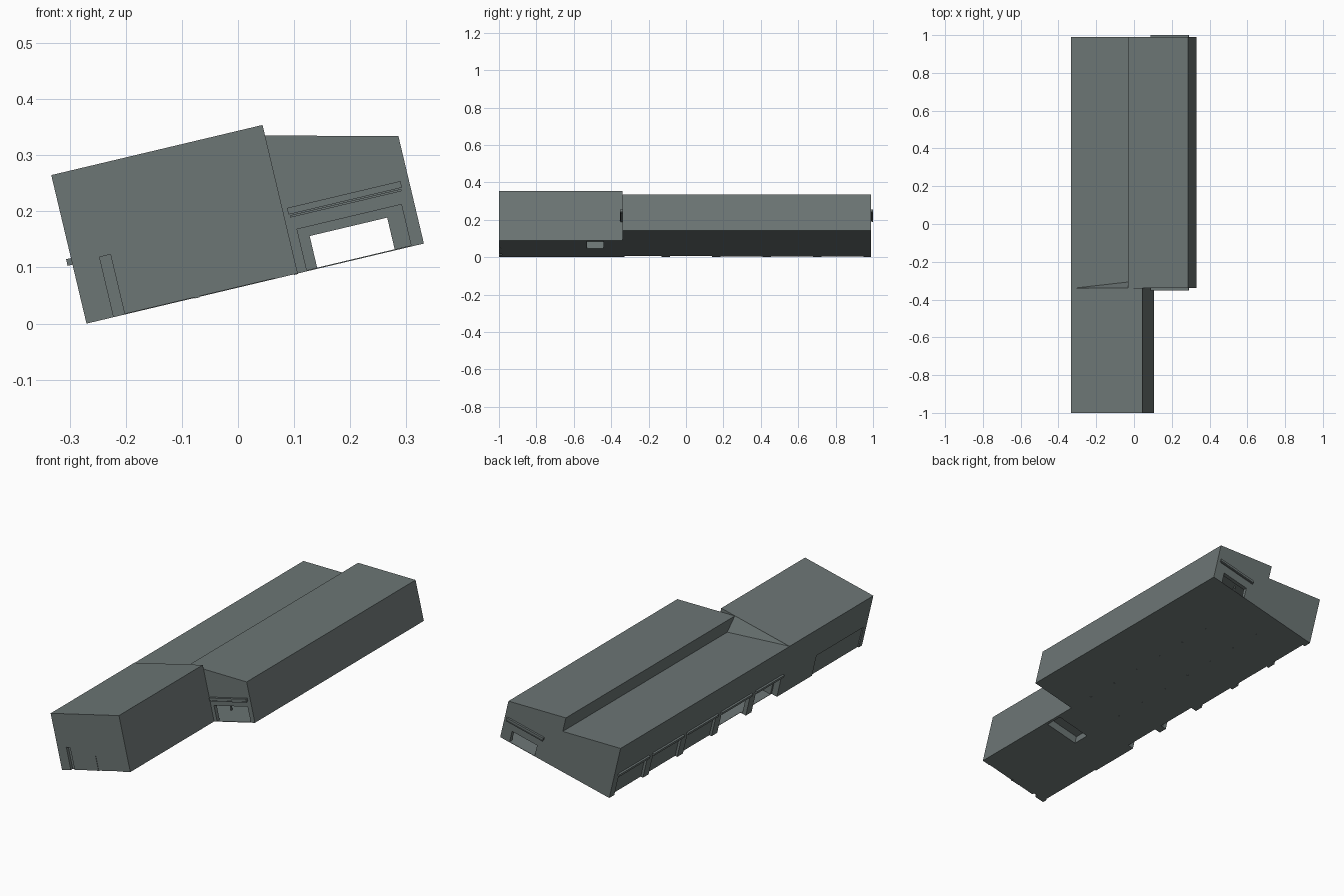
import bpy, bmesh, math
from mathutils import Vector

cube = bpy.data.objects.get("Cube")
if cube:
    bpy.data.objects.remove(cube, do_unlink=True)

TILT = math.radians(13.35)
ORIGIN_X = -0.27

mat = bpy.data.materials.new("slate_grey")
mat.use_nodes = True
colour = (0.15, 0.18, 0.177, 1)
mat.diffuse_color = colour
mat.node_tree.nodes["Principled BSDF"].inputs["Base Color"].default_value = colour


def place(u, y, v):
    """Building coordinates (across, along, up) to the leaning world frame."""
    c, s = math.cos(TILT), math.sin(TILT)
    return Vector((ORIGIN_X + u * c - v * s, y, u * s + v * c))


def finish(bm, name):
    bmesh.ops.recalc_face_normals(bm, faces=bm.faces)
    mesh = bpy.data.meshes.new(name)
    bm.to_mesh(mesh)
    bm.free()
    mesh.materials.append(mat)
    ob = bpy.data.objects.new(name, mesh)
    bpy.context.collection.objects.link(ob)
    return ob


def prism(name, profile, y0, y1):
    bm = bmesh.new()
    face = bm.faces.new([bm.verts.new(place(u, y0, v)) for u, v in profile])
    ext = bmesh.ops.extrude_face_region(bm, geom=[face])
    moved = [g for g in ext["geom"] if isinstance(g, bmesh.types.BMVert)]
    bmesh.ops.translate(bm, verts=moved, vec=(0, y1 - y0, 0))
    return finish(bm, name)


def box(name, u0, u1, y0, y1, v0, v1):
    return prism(name, [(u0, v0), (u1, v0), (u1, v1), (u0, v1)], y0, y1)


def cut(target, *dims):
    """Carve a box out of the target and bake the result."""
    cutter = box("cutter", *dims)
    cutter.hide_render = True
    mod = target.modifiers.new("cut", "BOOLEAN")
    mod.operation = "DIFFERENCE"
    mod.solver = "EXACT"
    mod.object = cutter
    bpy.context.view_layer.update()
    graph = bpy.context.evaluated_depsgraph_get()
    mesh = bpy.data.meshes.new_from_object(target.evaluated_get(graph))
    target.modifiers.clear()
    target.data = mesh
    bpy.data.objects.remove(cutter, do_unlink=True)


W, HIGH, LOW, MID = 0.618, 0.271, 0.197, 0.31
HALL_FRONT, HALL_BACK = -0.34, 0.99

# Long hall with a two-bay sawtooth roof, hollow inside
hall = prism("hall", [(0, 0), (W, 0), (W, LOW), (MID, HIGH), (MID, LOW), (0, HIGH)],
             HALL_FRONT, HALL_BACK)
cut(hall, 0.02, 0.6, HALL_FRONT + 0.02, HALL_BACK - 0.02, 0.002, 0.18)

# Loading openings in both ends
cut(hall, 0.404, 0.595, HALL_FRONT - 0.02, HALL_FRONT + 0.04, 0.0021, 0.077)
cut(hall, 0.423, 0.565, HALL_BACK - 0.04, HALL_BACK + 0.02, 0.0021, 0.06)

# Row of side doors: the rear ones closed, the front ones open
for i in range(5):
    y1 = 0.95 - i * 0.27
    y0 = max(y1 - 0.225, HALL_FRONT + 0.01)
    depth = 0.012 if i < 3 else 0.03
    cut(hall, -0.02, depth, y0, y1, -0.01, 0.108)
    box("door_lintel", -0.009, 0.002, y0 - 0.008, y1 + 0.008, 0.108, 0.12)

# Canopies over the end openings
for y0, y1 in ((HALL_FRONT - 0.013, HALL_FRONT), (HALL_BACK, HALL_BACK + 0.01)):
    box("canopy", 0.395, 0.603, y0, y1, 0.106, 0.118)
    box("canopy_rail", 0.397, 0.601, y0 + 0.003, y1, 0.1, 0.104)

# Slim posts standing through the hall floor
for u in (0.2, 0.38):
    for i in range(7):
        y = -0.2 + i * 0.17
        box("post", u, u + 0.007, y, y + 0.007, -0.001, 0.181)

# Taller front block
block = box("front_block", 0, 0.387, -1, HALL_FRONT, 0, HIGH + 0.001)
cut(block, 0.05, 0.345, -1.02, -0.985, -0.01, 0.11)
cut(block, -0.02, 0.006, -0.975, -0.606, -0.01, 0.11)
cut(block, 0.2, 0.375, -0.53, -0.44, -0.01, 0.04)

# Front wall panel infill and small entrance door
box("front_panel", 0.07, 0.345, -0.998, -0.984, 0.001, 0.11)
box("entrance_door", 0.158, 0.198, -1, -0.99, 0.001, 0.071)
box("door_jamb", 0.198, 0.207, -1, -0.99, -0.001, 0.071)

# Sloped gutter wedge where the low valley meets the front block
bm = bmesh.new()
for corner in ((0.012, HALL_FRONT, HIGH - 0.002), (MID, HALL_FRONT + 0.035, LOW),
               (MID, HALL_FRONT, LOW), (MID, HALL_FRONT, HIGH)):
    bm.verts.new(place(*corner))
bmesh.ops.convex_hull(bm, input=bm.verts)
finish(bm, "gutter_wedge")
